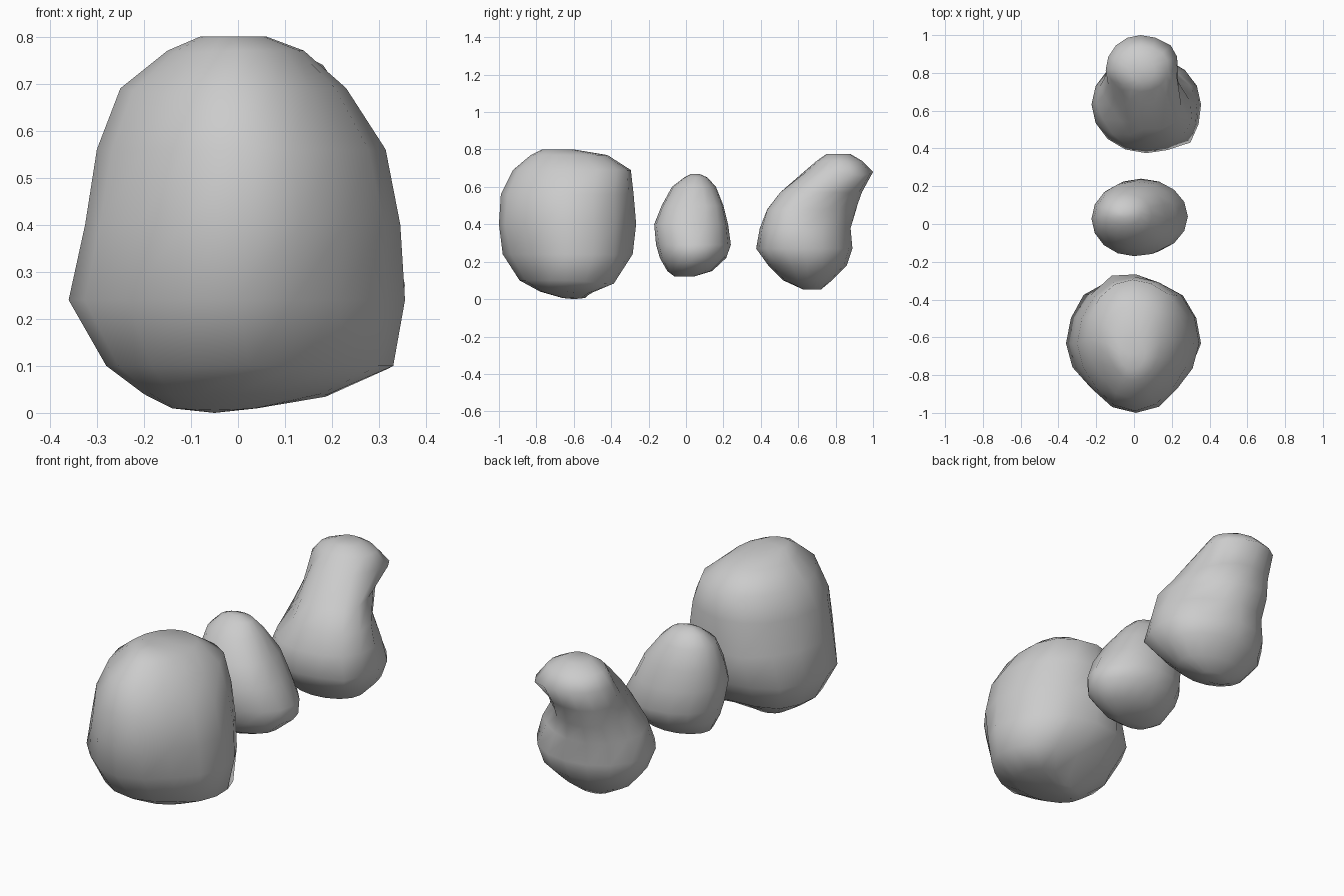
import bpy, bmesh
from math import cos, sin, tau
from mathutils import Vector

SIDES = 16


def boulder(name, rings, bumps=()):
    """Loft oval rings (z, left, right, front, back), then push soft bumps
    (centre, offset, radius) in or out of the surface."""
    bm = bmesh.new()
    loops = []
    for z, l, r, f, b in rings:
        cx, cy, rx, ry = (l + r) / 2, (f + b) / 2, (r - l) / 2, (b - f) / 2
        loops.append([bm.verts.new((cx + rx * cos(tau * i / SIDES),
                                    cy + ry * sin(tau * i / SIDES), z))
                      for i in range(SIDES)])
    for lo, hi in zip(loops, loops[1:]):
        for i in range(SIDES):
            j = (i + 1) % SIDES
            bm.faces.new((lo[i], lo[j], hi[j], hi[i]))
    bm.faces.new(loops[0][::-1])
    bm.faces.new(loops[-1])
    # fan the end caps from their centres
    bmesh.ops.poke(bm, faces=[f for f in bm.faces if len(f.verts) > 4])
    start = {v: v.co.copy() for v in bm.verts}
    for centre, offset, radius in bumps:
        for v, co in start.items():
            t = (co - Vector(centre)).length / radius
            if t < 1:
                v.co += Vector(offset) * (1 - t * t) ** 2
    bmesh.ops.recalc_face_normals(bm, faces=bm.faces)
    for f in bm.faces:
        f.smooth = True
    mesh = bpy.data.meshes.new(name)
    bm.to_mesh(mesh)
    bm.free()
    ob = bpy.data.objects.new(name, mesh)
    bpy.context.collection.objects.link(ob)
    return ob


# Large blocky boulder at the front
boulder("large_boulder", [
    (0.01, -0.14, 0.04, -0.66, -0.54),
    (0.04, -0.20, 0.19, -0.78, -0.50),
    (0.10, -0.28, 0.33, -0.89, -0.40),
    (0.24, -0.36, 0.355, -0.98, -0.285),
    (0.40, -0.325, 0.345, -1.00, -0.265),
    (0.56, -0.30, 0.315, -0.99, -0.28),
    (0.69, -0.25, 0.23, -0.925, -0.295),
    (0.77, -0.15, 0.14, -0.83, -0.42),
    (0.80, -0.08, 0.06, -0.77, -0.60),
], [
    ((-0.24, -0.87, 0.50), (0.015, 0.015, 0), 0.25),
    ((-0.24, -0.87, 0.22), (0.02, 0.02, 0), 0.22),
    ((-0.17, -0.80, 0.70), (0.015, 0.015, -0.01), 0.18),
    ((0.25, -0.87, 0.55), (-0.02, 0.02, 0), 0.28),
    ((0.25, -0.87, 0.22), (-0.035, 0.035, 0), 0.26),
    ((0.18, -0.42, 0.70), (0.02, 0.02, 0), 0.2),
    ((0.20, -0.45, 0.10), (0.04, 0.04, -0.02), 0.22),
    ((-0.20, -0.42, 0.12), (-0.03, 0.03, 0), 0.22),
    ((0.14, -0.28, 0.40), (0, -0.025, 0), 0.16),
    ((-0.12, -0.28, 0.40), (0, 0.02, 0), 0.15),
    ((-0.05, -0.60, 0.01), (0, 0, -0.01), 0.1),
])

# Small boulder in the middle, leaning left
boulder("small_boulder", [
    (0.12, -0.09, 0.09, -0.06, 0.04),
    (0.15, -0.15, 0.20, -0.10, 0.14),
    (0.22, -0.19, 0.285, -0.14, 0.215),
    (0.29, -0.21, 0.285, -0.16, 0.24),
    (0.40, -0.225, 0.225, -0.17, 0.225),
    (0.50, -0.21, 0.16, -0.13, 0.20),
    (0.60, -0.18, 0.095, -0.075, 0.16),
    (0.65, -0.13, 0.04, -0.01, 0.115),
    (0.67, -0.08, -0.02, 0.03, 0.07),
], [
    ((0.14, -0.08, 0.46), (0.02, -0.01, 0), 0.18),
    ((0.12, 0.16, 0.48), (0.02, 0.01, 0), 0.16),
])

# Tall boulder at the rear, leaning back
boulder("leaning_boulder", [
    (0.05, -0.03, 0.13, 0.63, 0.72),
    (0.10, -0.13, 0.24, 0.52, 0.78),
    (0.18, -0.20, 0.32, 0.44, 0.86),
    (0.27, -0.225, 0.355, 0.375, 0.89),
    (0.38, -0.20, 0.32, 0.395, 0.88),
    (0.48, -0.17, 0.26, 0.44, 0.905),
    (0.57, -0.15, 0.22, 0.51, 0.94),
    (0.68, -0.15, 0.22, 0.63, 1.00),
    (0.74, -0.10, 0.18, 0.70, 0.94),
    (0.775, -0.02, 0.11, 0.75, 0.88),
], [
    ((0.20, 0.56, 0.50), (0.07, -0.04, 0), 0.25),
    ((-0.13, 0.54, 0.50), (0.04, 0.04, 0), 0.2),
    ((-0.12, 0.68, 0.64), (0.03, 0.03, 0), 0.15),
    ((0.18, 0.93, 0.67), (0.03, 0.0, -0.02), 0.14),
    ((0.20, 0.83, 0.45), (-0.025, -0.02, 0), 0.16),
    ((-0.10, 0.88, 0.48), (-0.02, 0.03, 0), 0.18),
    ((0.28, 0.45, 0.25), (0.03, -0.02, 0), 0.15),
])
